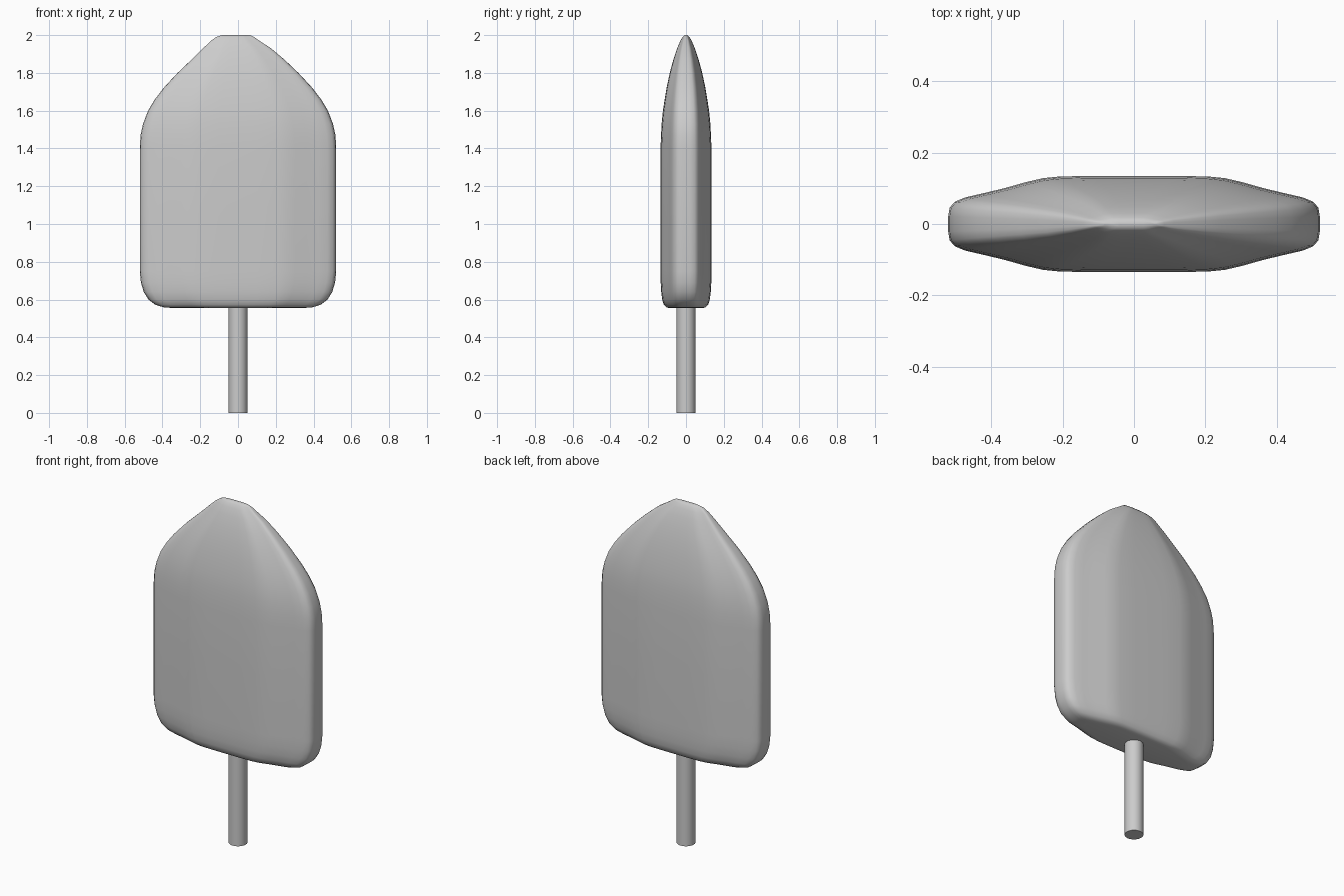
import bpy, bmesh, math

cube = bpy.data.objects.get("Cube")
if cube:
    bpy.data.objects.remove(cube, do_unlink=True)


def make_material(name, rgb):
    mat = bpy.data.materials.new(name)
    mat.use_nodes = True
    mat.diffuse_color = (*rgb, 1)
    mat.node_tree.nodes["Principled BSDF"].inputs["Base Color"].default_value = (*rgb, 1)
    return mat


grey = make_material("pale grey", (0.6, 0.6, 0.6))


def finish(obj, angle):
    obj.data.materials.append(grey)
    bpy.ops.object.select_all(action="DESELECT")
    obj.select_set(True)
    bpy.context.view_layer.objects.active = obj
    bpy.ops.object.shade_smooth_by_angle(angle=math.radians(angle))


# Cross-section quarter as fractions of half width and half depth
quarter = [(1, 0.16), (0.992, 0.34), (0.965, 0.46), (0.91, 0.55), (0.82, 0.63),
           (0.70, 0.74), (0.58, 0.87), (0.49, 0.95), (0.40, 0.985), (0.2, 1)]
half = quarter + [(0, 1)] + [(-x, y) for x, y in reversed(quarter)]
section = half + [(x, -y) for x, y in reversed(half)]

# Height, half width, half depth and sideways shift of each level
levels = [(0.555, 0.33, 0.085, 0), (0.558, 0.39, 0.103, 0), (0.572, 0.437, 0.117, 0),
          (0.60, 0.474, 0.126, 0), (0.64, 0.499, 0.131, 0), (0.69, 0.514, 0.134, 0),
          (0.75, 0.52, 0.135, 0), (1.1, 0.52, 0.135, 0), (1.40, 0.52, 0.135, 0),
          (1.47, 0.516, 0.132, 0), (1.53, 0.503, 0.129, 0), (1.60, 0.476, 0.122, 0),
          (1.66, 0.44, 0.113, 0), (1.72, 0.394, 0.103, 0), (1.80, 0.32, 0.086, 0),
          (1.87, 0.246, 0.067, 0), (1.93, 0.18, 0.047, -0.005),
          (1.97, 0.128, 0.03, -0.015), (1.99, 0.1, 0.018, -0.015),
          (2.0, 0.075, 0.008, -0.01)]

# Blade-like body lofted through the levels
bm = bmesh.new()
rings = [[bm.verts.new((w * x + shift, d * y, z)) for x, y in section]
         for z, w, d, shift in levels]
count = len(section)
for low, high in zip(rings, rings[1:]):
    for i in range(count):
        j = (i + 1) % count
        bm.faces.new((low[i], low[j], high[j], high[i]))
bm.faces.new(rings[0])
bm.faces.new(rings[-1])
bmesh.ops.recalc_face_normals(bm, faces=bm.faces)
mesh = bpy.data.meshes.new("body")
bm.to_mesh(mesh)
bm.free()
body = bpy.data.objects.new("body", mesh)
bpy.context.collection.objects.link(body)
finish(body, 50)

# Round stick, set a little way into the body
bpy.ops.mesh.primitive_cylinder_add(vertices=24, radius=0.05, depth=0.6, location=(0, 0, 0.3))
stick = bpy.context.object
stick.name = "stick"
finish(stick, 40)
